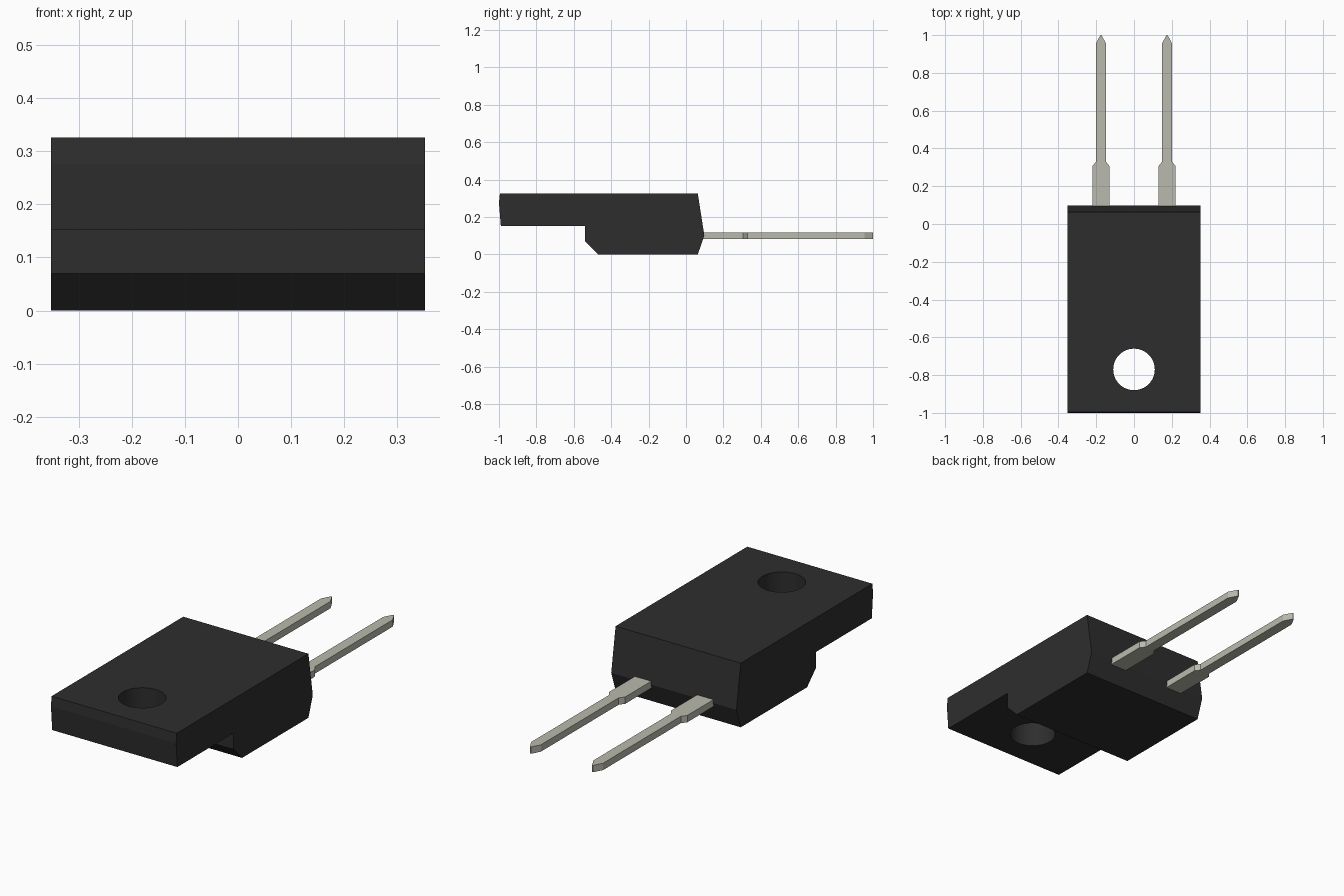
import bpy
import bmesh
import math
from mathutils import Vector

cube = bpy.data.objects.get("Cube")
if cube:
    bpy.data.objects.remove(cube, do_unlink=True)


def make_material(name, rgb):
    mat = bpy.data.materials.new(name)
    mat.use_nodes = True
    mat.diffuse_color = (*rgb, 1)
    bsdf = mat.node_tree.nodes["Principled BSDF"]
    bsdf.inputs["Base Color"].default_value = (*rgb, 1)
    bsdf.inputs["Roughness"].default_value = 0.6
    return mat


def extrude_profile(name, points, offset, mat):
    """Extrude a closed flat outline along an offset into a solid."""
    bm = bmesh.new()
    face = bm.faces.new([bm.verts.new(p) for p in points])
    res = bmesh.ops.extrude_face_region(bm, geom=[face], use_keep_orig=True)
    moved = [g for g in res["geom"] if isinstance(g, bmesh.types.BMVert)]
    bmesh.ops.translate(bm, verts=moved, vec=Vector(offset))
    bmesh.ops.recalc_face_normals(bm, faces=bm.faces)
    mesh = bpy.data.meshes.new(name)
    bm.to_mesh(mesh)
    bm.free()
    mesh.materials.append(mat)
    obj = bpy.data.objects.new(name, mesh)
    bpy.context.collection.objects.link(obj)
    return obj


black = make_material("black plastic", (0.027, 0.027, 0.027))
metal = make_material("tinned metal", (0.49, 0.49, 0.42))

# Moulded body: side profile (y, z) extruded across the width
HALF_W = 0.352
side = [(-0.995, 0.326), (-1.0, 0.276), (-0.99, 0.152), (-0.54, 0.152),
        (-0.54, 0.07), (-0.47, 0.0), (0.063, 0.0), (0.098, 0.102),
        (0.063, 0.326)]
body = extrude_profile("body", [(-HALF_W, y, z) for y, z in side],
                       (2 * HALF_W, 0, 0), black)

# Round mounting hole through the front tab
circle = [(0.11 * math.cos(math.tau * i / 48),
           -0.77 + 0.11 * math.sin(math.tau * i / 48), 0.1) for i in range(48)]
cutter = extrude_profile("hole_cutter", circle, (0, 0, 0.3), black)
cutter.hide_render = True
hole = body.modifiers.new("mounting hole", 'BOOLEAN')
hole.operation = 'DIFFERENCE'
hole.solver = 'EXACT'
hole.object = cutter
bpy.context.view_layer.objects.active = body
body.select_set(True)
bpy.ops.object.modifier_apply(modifier=hole.name)
bpy.data.objects.remove(cutter, do_unlink=True)
bpy.ops.object.shade_smooth_by_angle(angle=math.radians(10))

# Two leads: wide root, narrow shank, pointed tip
half = [(0.046, 0.04), (0.046, 0.305), (0.027, 0.33), (0.027, 0.955),
        (0.003, 1.0)]
outline = half + [(-x, y) for x, y in reversed(half)]
for name, cx in (("left_lead", 0.175), ("right_lead", -0.175)):
    extrude_profile(name, [(cx + x, y, 0.083) for x, y in outline],
                    (0, 0, 0.035), metal)
